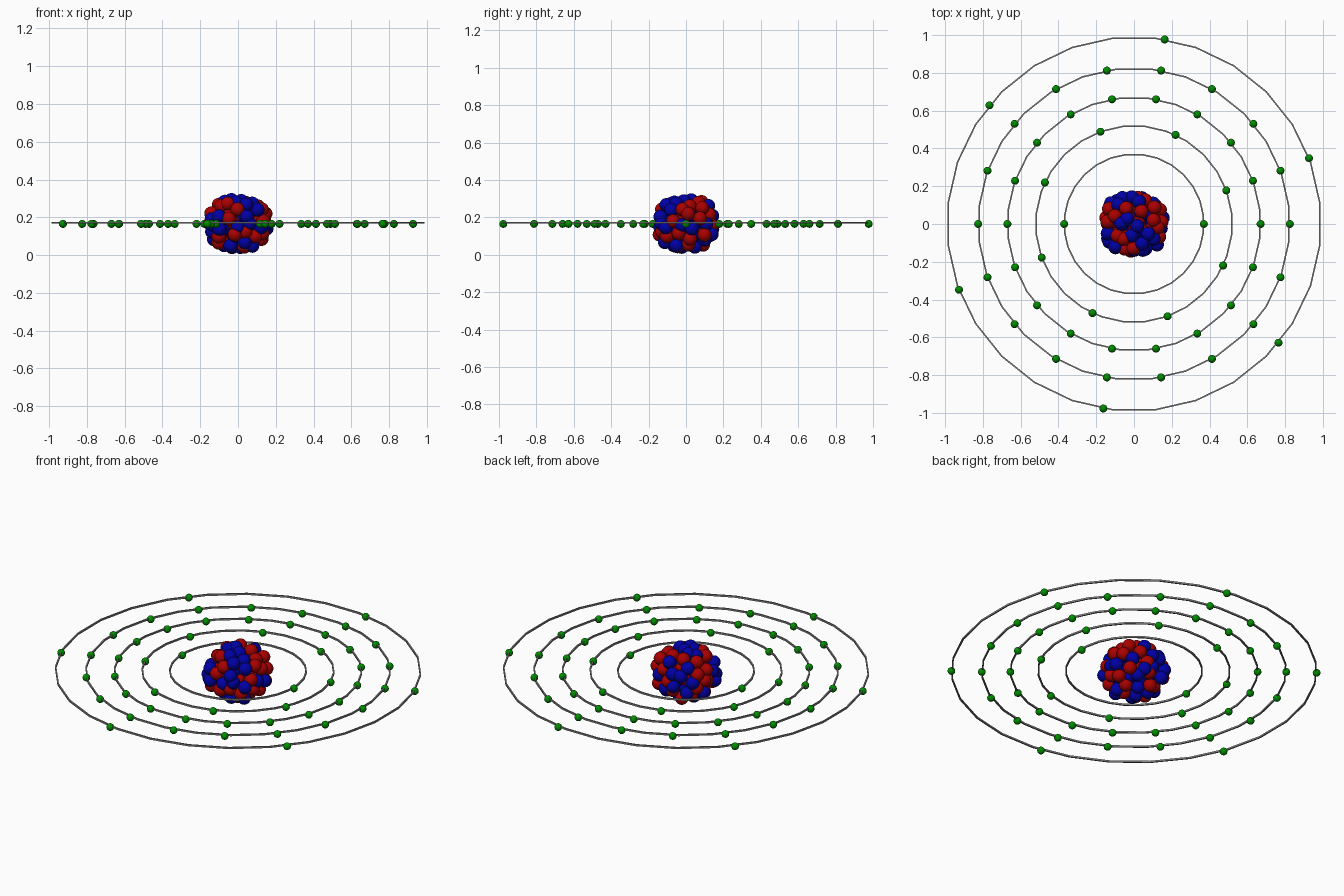
import bpy, bmesh, math, random
from mathutils import Matrix, Vector

cube = bpy.data.objects.get("Cube")
if cube:
    bpy.data.objects.remove(cube, do_unlink=True)

random.seed(7)
CENTRE = Vector((0, 0, 0.167))
NUCLEON_R = 0.037
ELECTRON_R = 0.021


def material(name, rgb):
    mat = bpy.data.materials.new(name)
    mat.use_nodes = True
    mat.diffuse_color = (*rgb, 1)
    bsdf = next(n for n in mat.node_tree.nodes if n.type == "BSDF_PRINCIPLED")
    bsdf.inputs["Base Color"].default_value = (*rgb, 1)
    return mat


RED = material("proton red", (0.4, 0, 0))
BLUE = material("neutron blue", (0, 0, 0.38))
GREEN = material("electron green", (0, 0.27, 0))
GREY = material("orbit grey", (0.25, 0.25, 0.25))


def finish(name, bm, mat, smooth):
    mesh = bpy.data.meshes.new(name)
    bm.to_mesh(mesh)
    bm.free()
    mesh.materials.append(mat)
    for face in mesh.polygons:
        face.use_smooth = smooth
    obj = bpy.data.objects.new(name, mesh)
    bpy.context.collection.objects.link(obj)


def balls(name, points, radius, mat):
    bm = bmesh.new()
    for p in points:
        bmesh.ops.create_uvsphere(bm, u_segments=20, v_segments=12, radius=radius,
                                  matrix=Matrix.Translation(p))
    finish(name, bm, mat, True)


def orbit_ring(name, radius, sides=28, half_width=0.004, half_height=0.005):
    """Thin square-section hoop, with flats facing the axes."""
    bm = bmesh.new()
    section = [(-1, -1), (1, -1), (1, 1), (-1, 1)]
    loops = []
    for i in range(sides):
        a = (i + 0.5) * math.tau / sides
        loops.append([bm.verts.new(((radius + u * half_width) * math.cos(a),
                                    (radius + u * half_width) * math.sin(a),
                                    0.171 + v * half_height)) for u, v in section])
    for i in range(sides):
        a, b = loops[i], loops[(i + 1) % sides]
        for k in range(4):
            n = (k + 1) % 4
            bm.faces.new((a[k], b[k], b[n], a[n]))
    bmesh.ops.recalc_face_normals(bm, faces=bm.faces)
    finish(name, bm, GREY, False)


def shell(count, extent, power=2.4, jitter=0.12):
    """Evenly spread, slightly uneven points on a squarish ball."""
    points = []
    for i in range(count):
        z = 1 - (2 * i + 1) / count
        a = i * math.pi * (3 - math.sqrt(5))
        r = math.sqrt(1 - z * z)
        d = Vector((r * math.cos(a), r * math.sin(a), z))
        d += Vector([random.uniform(-jitter, jitter) for _ in range(3)])
        d /= sum(abs(c) ** power for c in d) ** (1 / power)
        d *= random.uniform(0.88, 1.0)
        points.append(CENTRE + Vector([c * e for c, e in zip(d, extent)]))
    return points


# Nucleus: an outer and an inner layer of mixed particles
nucleons = shell(68, (0.155, 0.155, 0.135)) + shell(34, (0.1, 0.1, 0.09))
random.shuffle(nucleons)
half = len(nucleons) // 2
balls("nucleus_protons", nucleons[:half], NUCLEON_R, RED)
balls("nucleus_neutrons", nucleons[half:], NUCLEON_R, BLUE)

# Orbits: radius, electron count, angle of first electron
orbits = [(0.37, 2, 0), (0.52, 8, 20), (0.67, 18, 0), (0.825, 18, 0), (0.99, 6, 20.6)]
for n, (radius, count, start) in enumerate(orbits, 1):
    orbit_ring(f"orbit_ring_{n}", radius)
    angles = [math.radians(start) + k * math.tau / count for k in range(count)]
    spots = [Vector((radius * math.cos(a), radius * math.sin(a), 0.165)) for a in angles]
    balls(f"orbit_{n}_electrons", spots, ELECTRON_R, GREEN)
